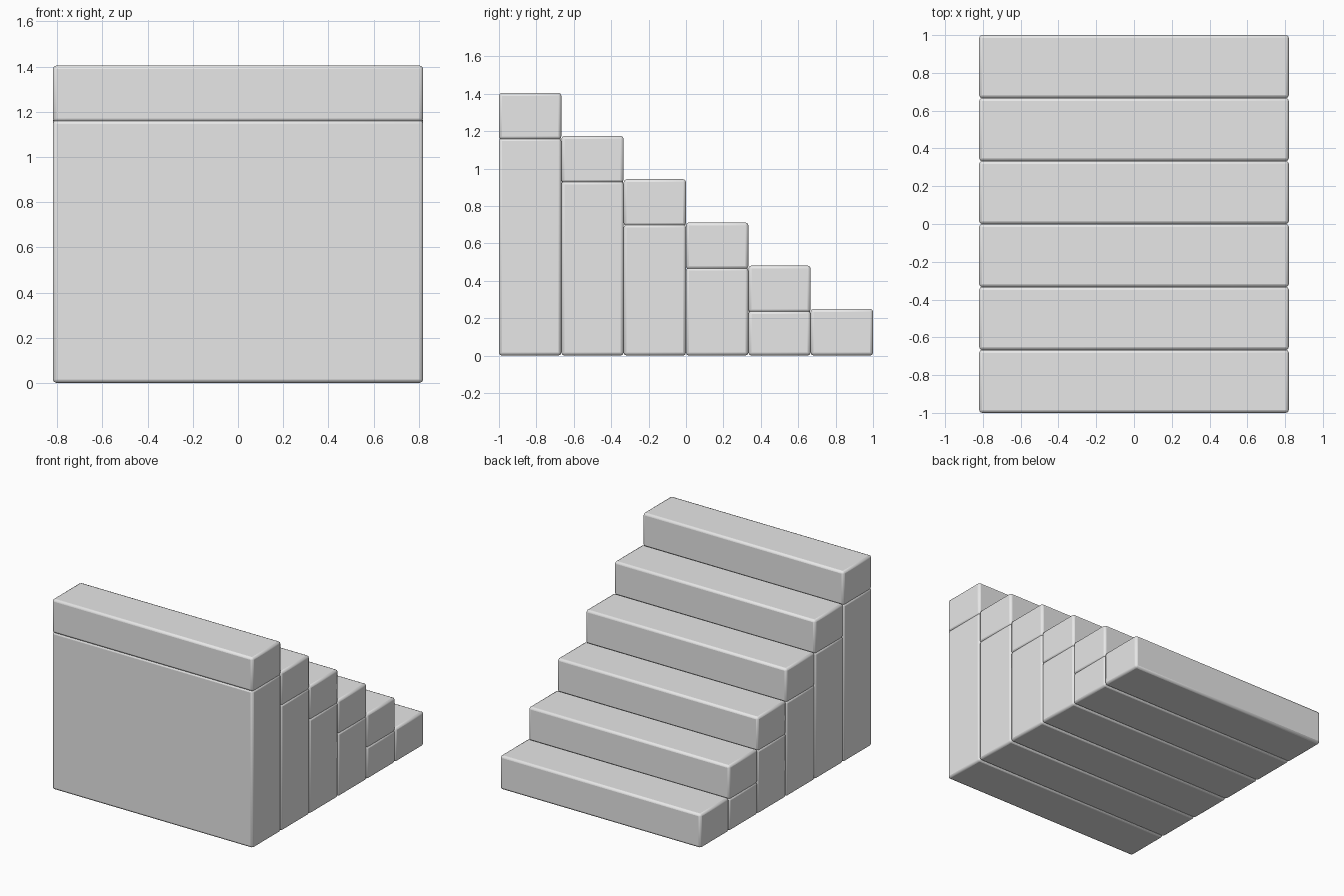
import bpy

if "Cube" in bpy.data.objects:
    bpy.data.objects.remove(bpy.data.objects["Cube"])

STEPS = 6
WIDTH = 1.64          # stair width along x
DEPTH = 2.0 / STEPS   # run of each step
RISE = 0.231          # height gain per step
BLOCK = 0.25          # height of each tread block
BEVEL = 0.016

stone = bpy.data.materials.new("light grey stone")
stone.diffuse_color = (0.8, 0.8, 0.8, 1.0)
stone.use_nodes = True
stone.node_tree.nodes["Principled BSDF"].inputs["Base Color"].default_value = stone.diffuse_color


def block(name, y, z0, z1):
    """Softly bevelled slab spanning the full width, from z0 to z1."""
    bpy.ops.mesh.primitive_cube_add(size=1, location=(0, y, (z0 + z1) / 2))
    obj = bpy.context.object
    obj.name = name
    obj.scale = (WIDTH, DEPTH, z1 - z0)
    bpy.ops.object.transform_apply(location=False, rotation=False, scale=True)
    obj.data.materials.append(stone)
    bevel = obj.modifiers.new("soft edges", 'BEVEL')
    bevel.width = BEVEL
    bevel.segments = 2
    bpy.ops.object.shade_smooth_by_angle()
    return obj


# Lowest step is at the back (+y), highest at the front (-y)
for i in range(STEPS):
    y = 1.0 - DEPTH * (i + 0.5)
    top = BLOCK + RISE * i
    bottom = top - BLOCK
    block(f"step_tread_{i + 1}", y, bottom, top)
    # Supporting block under every raised step
    if i > 0:
        block(f"step_support_{i + 1}", y, 0.0, bottom + 0.008)
